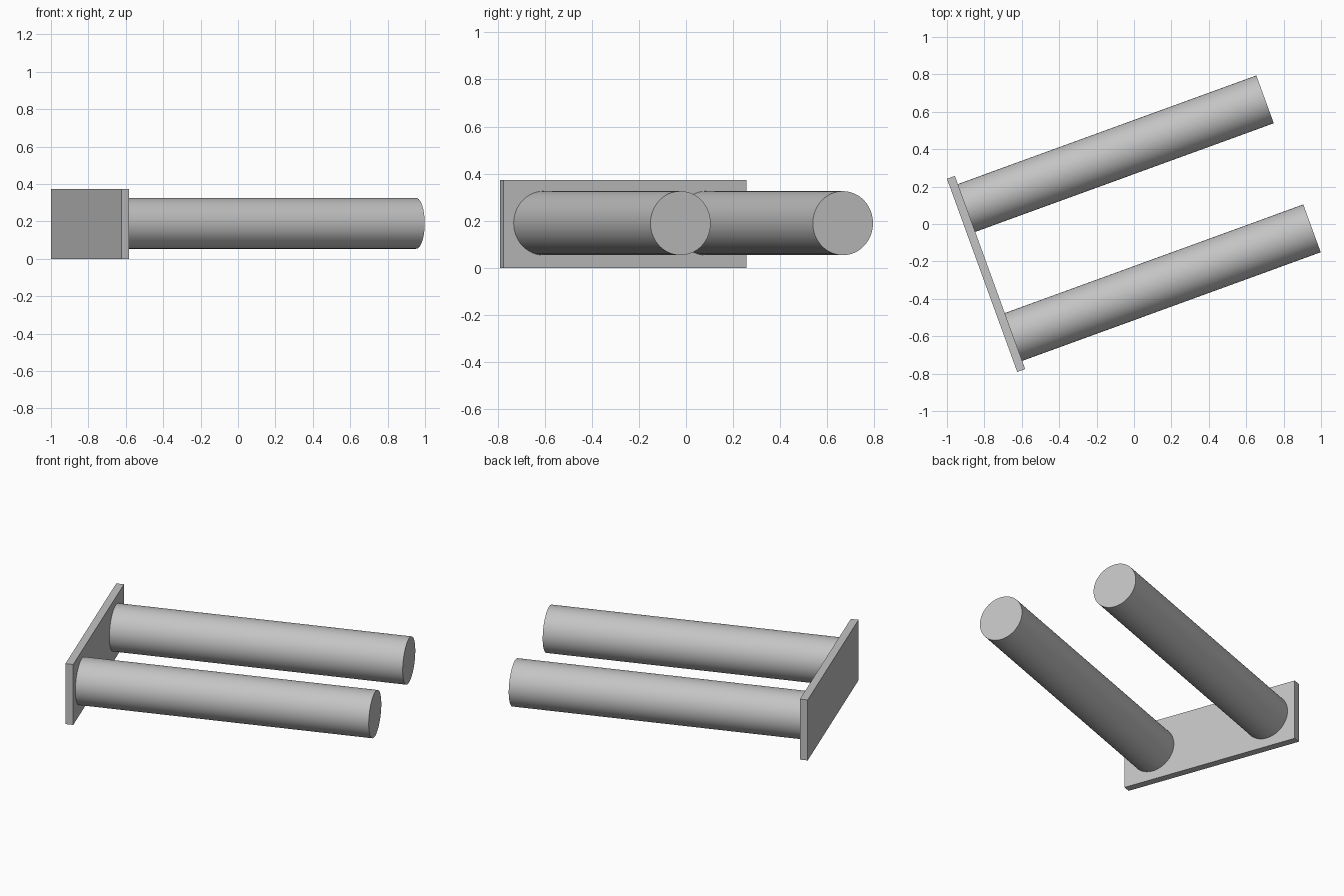
import bpy
import math
from mathutils import Matrix, Vector

cube = bpy.data.objects.get("Cube")
if cube:
    bpy.data.objects.remove(cube, do_unlink=True)

grey = bpy.data.materials.new("light_grey")
grey.use_nodes = True
colour = (0.55, 0.55, 0.55, 1)
grey.diffuse_color = colour
grey.node_tree.nodes["Principled BSDF"].inputs["Base Color"].default_value = colour

# Local frame: +x runs along the rods, origin at the plate centre
HEIGHT, THICK, LENGTH = 0.373, 0.045, 1.099
RADIUS, SPACING, REACH = 0.136, 0.367, 1.721
frame = Matrix.Translation((-0.791, -0.267, HEIGHT / 2)) @ Matrix.Rotation(math.radians(20), 4, "Z")


def finish(name, local):
    obj = bpy.context.object
    obj.name = name
    obj.matrix_world = frame @ local
    obj.data.materials.append(grey)
    return obj


# Backing plate
bpy.ops.mesh.primitive_cube_add(size=1)
plate = finish("end_plate", Matrix.Identity(4))
plate.data.transform(Matrix.Diagonal((THICK, LENGTH, HEIGHT, 1)))

# Two parallel rods passing through the plate
start = -THICK / 2 + 0.0005
for name, side in (("back_rod", 1), ("front_rod", -1)):
    bpy.ops.mesh.primitive_cylinder_add(vertices=64, radius=RADIUS, depth=REACH - start)
    centre = Vector(((REACH + start) / 2, side * SPACING, 0.003))
    finish(name, Matrix.Translation(centre) @ Matrix.Rotation(math.pi / 2, 4, "Y"))
    bpy.ops.object.shade_smooth_by_angle(angle=math.radians(30))
